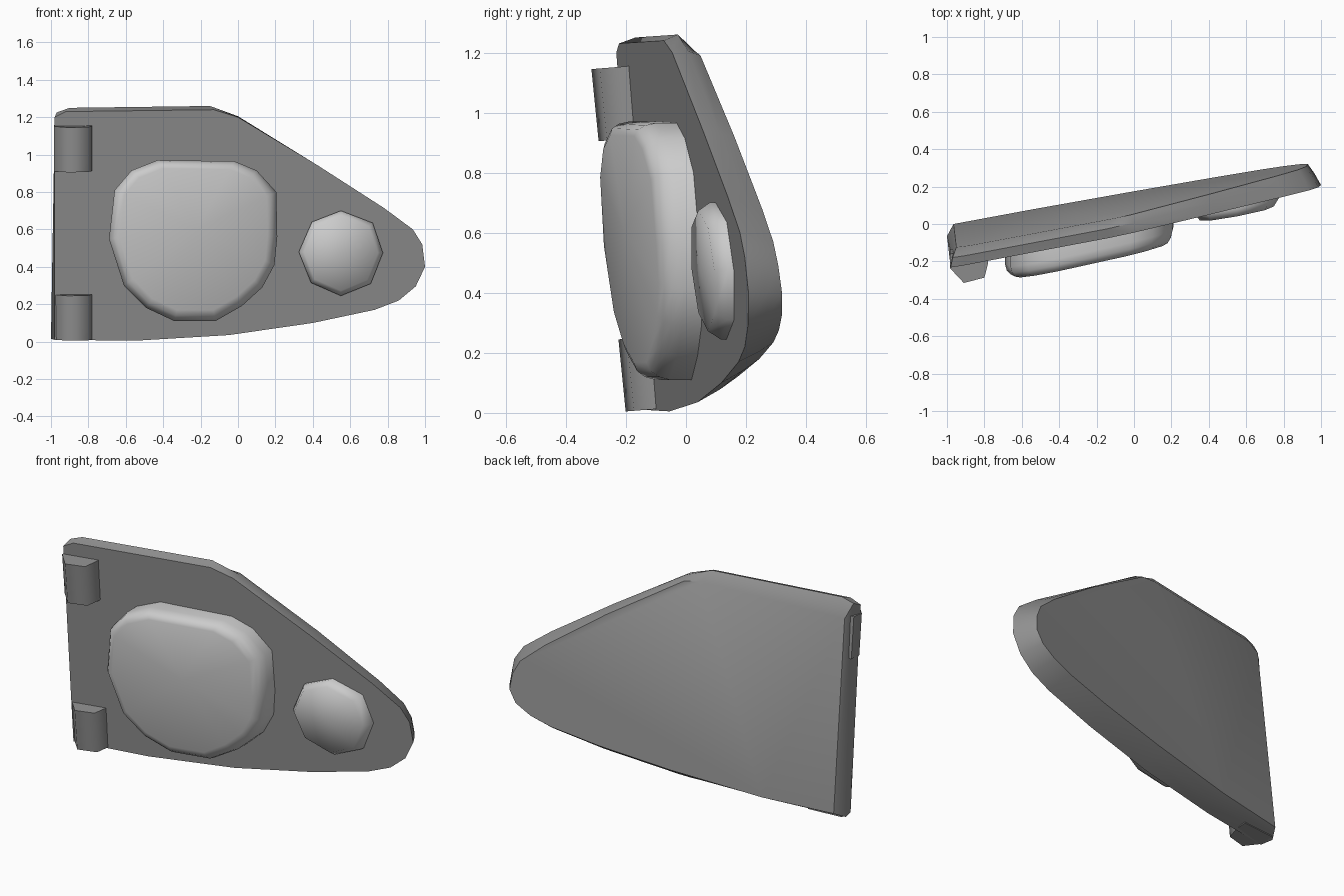
import bpy, bmesh

if "Cube" in bpy.data.objects:
    bpy.data.objects.remove(bpy.data.objects["Cube"])

dark = bpy.data.materials.new("dark_grey")
dark.diffuse_color = (0.28, 0.28, 0.28, 1)
dark.use_nodes = True
dark.node_tree.nodes["Principled BSDF"].inputs["Base Color"].default_value = dark.diffuse_color


def front_y(x, z):
    return 0.05 + 0.19 * x - 0.08 * z


def back_y(x, z):
    return 0.189 + 0.19 * x - 0.115 * z


def loft(name, rings, tip=None, angle=0.5, material=None):
    """Skin a stack of equal-length rings; close the ends (optionally with a fan)."""
    bm = bmesh.new()
    loops = [[bm.verts.new(p) for p in r] for r in rings]
    n = len(loops[0])
    for a, b in zip(loops, loops[1:]):
        for i in range(n):
            j = (i + 1) % n
            bm.faces.new((a[i], a[j], b[j], b[i]))
    bm.faces.new(loops[0][::-1])
    if tip is None:
        bm.faces.new(loops[-1])
    else:
        t = bm.verts.new(tip)
        for i in range(n):
            bm.faces.new((loops[-1][i], loops[-1][(i + 1) % n], t))
    bmesh.ops.recalc_face_normals(bm, faces=bm.faces)
    me = bpy.data.meshes.new(name)
    bm.to_mesh(me)
    bm.free()
    if material:
        me.materials.append(material)
    ob = bpy.data.objects.new(name, me)
    bpy.context.collection.objects.link(ob)
    bpy.ops.object.select_all(action='DESELECT')
    bpy.context.view_layer.objects.active = ob
    ob.select_set(True)
    bpy.ops.object.shade_smooth_by_angle(angle=angle)


# Leaning plate: front outline, wider middle outline, smaller back outline
front = [(-.98, .01), (-.55, .005), (-.05, .035), (.4, .1), (.73, .17), (.86, .22),
         (.95, .295), (1, .4), (.985, .52), (.935, .6), (.78, .715), (.43, .94),
         (0, 1.2), (-.13, 1.24), (-.92, 1.23), (-.98, 1.2)]
back = [(-.965, .05), (-.55, .065), (-.02, .12), (.4, .18), (.68, .235), (.8, .275),
        (.89, .33), (.93, .4), (.92, .49), (.88, .57), (.75, .68), (.41, .92),
        (-.02, 1.19), (-.11, 1.205), (-.88, 1.19), (-.95, 1.15)]
middle = [((a + c) / 2, (b + d) / 2) for (a, b), (c, d) in zip(front, back)]
middle[0] = (-1, 0.015)
middle[12:] = [(0, 1.205), (-.15, 1.26), (-.9, 1.25), (-.97, 1.225)]
loft("plate", [
    [(x, front_y(x, z), z) for x, z in front],
    [(x, .45 * front_y(x, z) + .55 * back_y(x, z), z) for x, z in middle],
    [(x, back_y(x, z), z) for x, z in back]], angle=0.6, material=dark)


def pad(name, outline, centre, steps, dome, angle, tilt=0):
    """Raised pad on the plate front; steps are (height, scale) pairs."""
    cx, cz = centre
    rings = []
    for h, s in steps:
        pts = [(cx + (x - cx) * s, cz + (z - cz) * s) for x, z in outline]
        rings.append([(x, front_y(x, z) - h + tilt * (x - cx), z) for x, z in pts])
    loft(name, rings, (cx, front_y(cx, cz) - dome, cz), angle)


# Large rounded pad
pad("large_pad",
    [(-.69, .55), (-.66, .81), (-.57, .915), (-.43, .97), (-.02, .965), (.1, .915),
     (.205, .8), (.21, .56), (.195, .41), (.13, .29), (.02, .19), (-.12, .11),
     (-.34, .11), (-.49, .18), (-.61, .3)],
    (-.22, .6),
    [(-.03, 1), (.075, 1), (.11, .98), (.135, .94), (.146, .88)], .165, 0.75, .03)

# Small octagonal pad with a soft shallow dome
pad("small_pad",
    [(.55, .7), (.72, .635), (.775, .475), (.71, .31), (.55, .245), (.39, .315),
     (.325, .48), (.395, .64)],
    (.55, .475),
    [(-.03, 1), (.02, 1), (.06, .88)], .07, 1.15)

# Two hinge lugs following the lean of the plate
section = [(-.985, -.16), (-.985, -.235), (-.91, -.315), (-.8, -.287), (-.78, -.21), (-.78, -.14)]
for name, z0, z1 in (("lower_hinge", .01, .25), ("upper_hinge", .91, 1.15)):
    loft(name, [[(x, y + .1 * (1.15 - z), z + .08 * (y + .25)) for x, y in section]
                for z in (z0, z1)], angle=1.3, material=dark)
